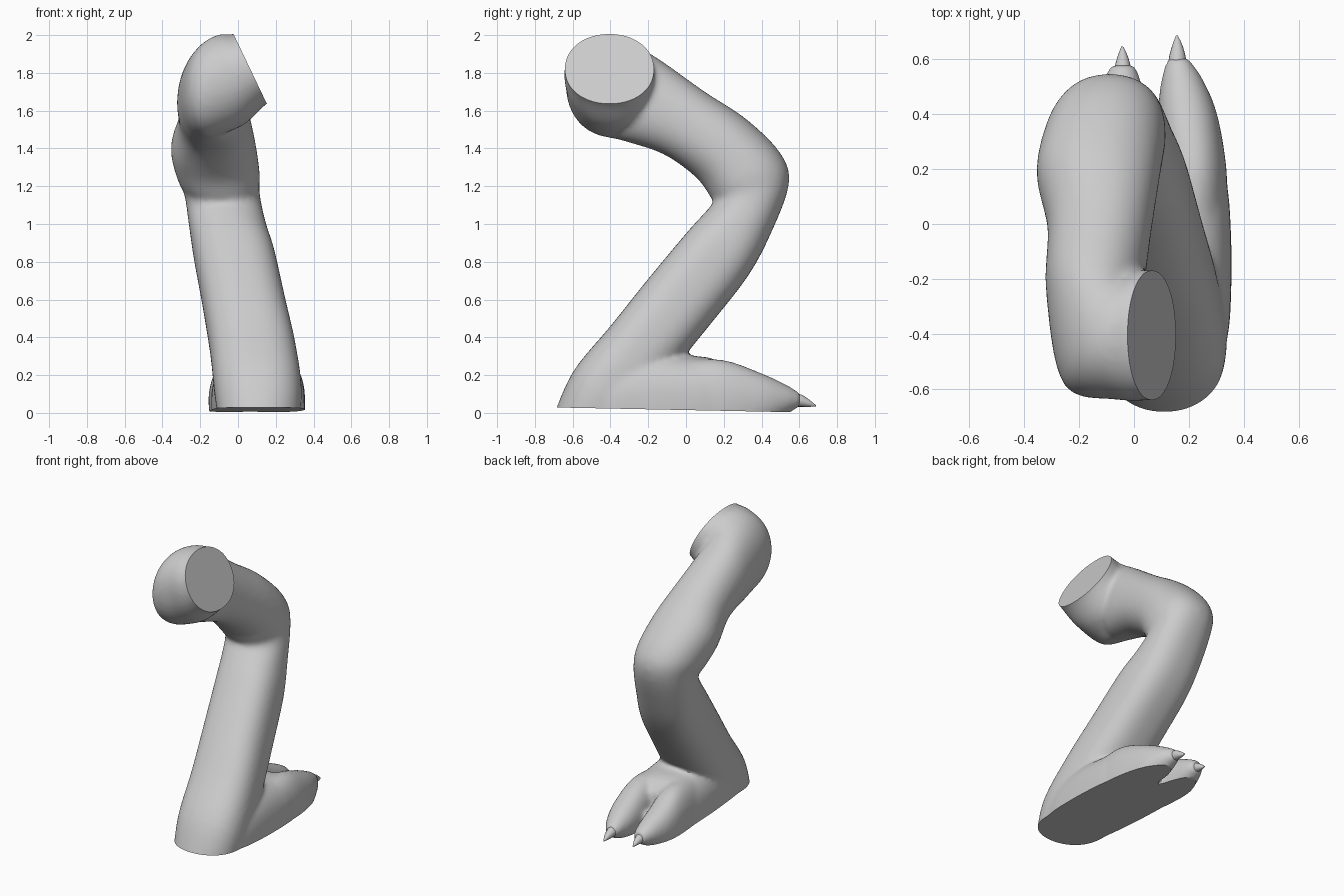
import bpy, bmesh, math
from mathutils import Vector

if "Cube" in bpy.data.objects:
    bpy.data.objects.remove(bpy.data.objects["Cube"])


def spline(p0, p1, p2, p3, t):
    """Catmull-Rom interpolation of number tuples."""
    return [0.5 * (2 * b + (c - a) * t + (2 * a - 5 * b + 4 * c - d) * t * t
                   + (3 * b - a - 3 * c + d) * t ** 3)
            for a, b, c, d in zip(p0, p1, p2, p3)]


def power(v, n):
    return math.copysign(abs(v) ** (2 / n), v)


def loft(bm, rings, segs=40, steps=5):
    """Skin superellipse rings: centre xyz, side vector xyz, up vector xyz, squareness."""
    n = len(rings)
    dense = []
    for i in range(n - 1):
        a, d = rings[max(i - 1, 0)], rings[min(i + 2, n - 1)]
        dense += [spline(a, rings[i], rings[i + 1], d, s / steps) for s in range(steps)]
    dense.append(rings[-1])
    loops = []
    for r in dense:
        c, w, u = Vector(r[:3]), Vector(r[3:6]), Vector(r[6:9])
        angles = [2 * math.pi * k / segs for k in range(segs)]
        loops.append([bm.verts.new(c + w * power(math.cos(a), r[9])
                                   + u * power(math.sin(a), r[9])) for a in angles])
    for a, b in zip(loops, loops[1:]):
        for k in range(segs):
            j = (k + 1) % segs
            bm.faces.new((a[k], a[j], b[j], b[k]))
    bm.faces.new(loops[0][::-1])
    bm.faces.new(loops[-1])


def side_ring(x, w, outer, inner, n=2.2):
    """Ring from its two opposite (y, z) points in the side view."""
    (oy, oz), (iy, iz) = outer, inner
    return (x, (oy + iy) / 2, (oz + iz) / 2, w, 0, 0, 0, (oy - iy) / 2, (oz - iz) / 2, n)


def flat_ring(x, y, z, w, h, n=2.0):
    """Upright ring for foot, toes and claws."""
    return (x, y, z, w, 0, 0, 0, 0, h, n)


def make_object(name, bm):
    bmesh.ops.recalc_face_normals(bm, faces=bm.faces)
    me = bpy.data.meshes.new(name)
    bm.to_mesh(me)
    bm.free()
    ob = bpy.data.objects.new(name, me)
    bpy.context.collection.objects.link(ob)
    return ob


def shade(ob, angle):
    bpy.ops.object.select_all(action='DESELECT')
    bpy.context.view_layer.objects.active = ob
    ob.select_set(True)
    bpy.ops.object.shade_smooth_by_angle(angle=math.radians(angle))


bm = bmesh.new()

# Hip, thigh, knee and shin as one bent tube
loft(bm, [
    (0.14, -0.405, 1.855, 0, 0.237, 0, -0.085, 0, 0.18, 2.1),
    (0.065, -0.405, 1.82, 0, 0.237, 0, -0.085, 0, 0.185, 2.1),
    (-0.03, -0.405, 1.765, 0.03, 0.235, 0, -0.06, 0, 0.24, 2.1),
    (-0.125, -0.385, 1.722, 0.13, 0.20, 0, -0.01, 0.04, 0.255, 2.1),
    side_ring(-0.145, 0.175, (-0.17, 1.89), (-0.33, 1.44)),
    side_ring(-0.125, 0.19, (0.10, 1.70), (-0.12, 1.37)),
    side_ring(-0.13, 0.225, (0.32, 1.555), (0.05, 1.25)),
    side_ring(-0.105, 0.22, (0.50, 1.375), (0.125, 1.15)),
    side_ring(-0.085, 0.20, (0.545, 1.21), (0.14, 1.11)),
    side_ring(-0.055, 0.205, (0.445, 0.94), (0.09, 1.05), 2.4),
    side_ring(-0.02, 0.215, (0.325, 0.72), (0.0, 0.95), 2.6),
    side_ring(0.03, 0.22, (0.13, 0.47), (-0.20, 0.71), 2.6),
    side_ring(0.08, 0.228, (-0.09, 0.20), (-0.40, 0.46), 2.6),
    side_ring(0.108, 0.23, (-0.28, -0.04), (-0.60, 0.215), 2.4),
    side_ring(0.11, 0.19, (-0.46, -0.28), (-0.715, -0.05), 2.0),
])

# Foot
loft(bm, [
    flat_ring(0.115, -0.54, 0.04, 0.17, 0.10),
    flat_ring(0.115, -0.42, 0.04, 0.225, 0.22, 2.5),
    flat_ring(0.112, -0.22, 0.04, 0.243, 0.28, 2.6),
    flat_ring(0.105, 0.0, 0.05, 0.247, 0.255, 2.6),
    flat_ring(0.10, 0.15, 0.05, 0.235, 0.235, 2.5),
    flat_ring(0.10, 0.23, 0.05, 0.17, 0.17),
])

# Two toes
loft(bm, [
    flat_ring(0.21, 0.0, 0.05, 0.13, 0.23, 2.2),
    flat_ring(0.215, 0.20, 0.06, 0.122, 0.22, 2.2),
    flat_ring(0.195, 0.40, 0.065, 0.108, 0.145, 2.2),
    flat_ring(0.175, 0.53, 0.07, 0.075, 0.08),
    flat_ring(0.16, 0.605, 0.07, 0.038, 0.036),
])
loft(bm, [
    flat_ring(-0.005, 0.0, 0.05, 0.13, 0.23, 2.2),
    flat_ring(-0.032, 0.20, 0.06, 0.12, 0.22, 2.2),
    flat_ring(-0.047, 0.36, 0.065, 0.107, 0.15, 2.2),
    flat_ring(-0.045, 0.50, 0.07, 0.077, 0.085),
    flat_ring(-0.04, 0.58, 0.07, 0.045, 0.04),
])
leg = make_object("leg", bm)

# Fuse and soften the parts into one skin
remesh = leg.modifiers.new("fuse", 'REMESH')
remesh.mode = 'VOXEL'
remesh.voxel_size = 0.014
soft = leg.modifiers.new("soften", 'SMOOTH')
soft.factor = 0.5
soft.iterations = 14
dg = bpy.context.evaluated_depsgraph_get()
skin = bpy.data.meshes.new_from_object(leg.evaluated_get(dg))
leg.modifiers.clear()
leg.data = skin

# Flat cuts: the sole and the hip face
bm = bmesh.new()
bm.from_mesh(skin)
for co, no in (((0, 0, 0.015), (0, -0.02, -1)), ((0.065, -0.405, 1.82), (0.90, 0, 0.43))):
    bmesh.ops.bisect_plane(bm, geom=bm.verts[:] + bm.edges[:] + bm.faces[:], dist=1e-5,
                           plane_co=co, plane_no=no, clear_outer=True)
    rim = [e for e in bm.edges if e.is_boundary]
    bmesh.ops.holes_fill(bm, edges=rim, sides=0)
bmesh.ops.recalc_face_normals(bm, faces=bm.faces)
bm.to_mesh(skin)
bm.free()
shade(leg, 35)

# Claws
for name, x, y in (("right_claw", 0.158, 0.57), ("left_claw", -0.041, 0.53)):
    bm = bmesh.new()
    loft(bm, [
        flat_ring(x, y, 0.07, 0.034, 0.034),
        flat_ring(x, y + 0.04, 0.065, 0.03, 0.032),
        flat_ring(x, y + 0.085, 0.05, 0.017, 0.018),
        flat_ring(x - 0.002, y + 0.117, 0.038, 0.003, 0.003),
    ], segs=16, steps=3)
    shade(make_object(name, bm), 40)
